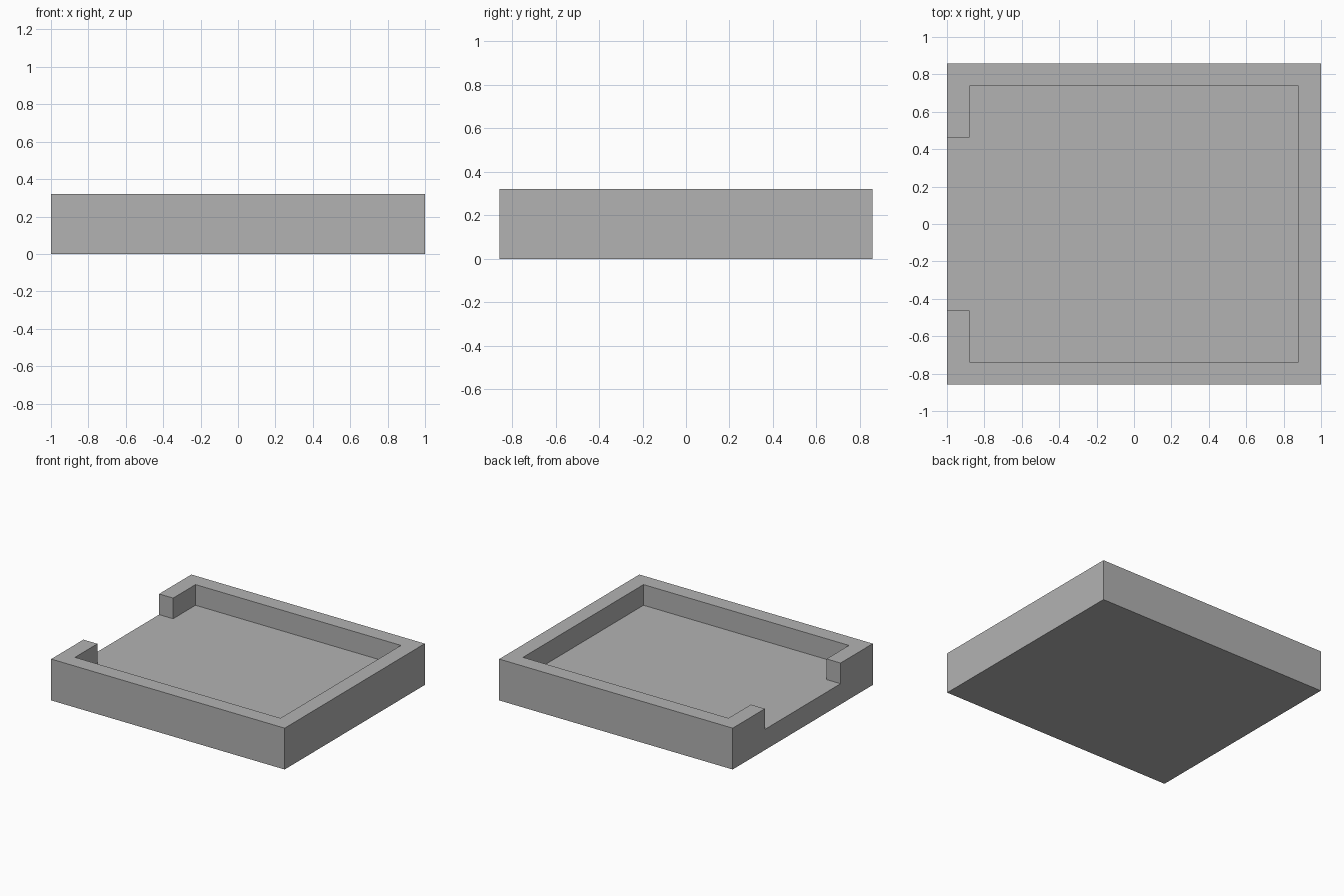
import bpy
import bmesh

cube = bpy.data.objects.get("Cube")
if cube:
    bpy.data.objects.remove(cube, do_unlink=True)

HALF_X, HALF_Y, HEIGHT = 1.0, 0.857, 0.32
WALL, FLOOR, GAP = 0.12, 0.16, 0.463

grey = bpy.data.materials.new("plain grey")
grey.use_nodes = True
colour = (0.448, 0.448, 0.448, 1)
grey.diffuse_color = colour
grey.node_tree.nodes["Principled BSDF"].inputs["Base Color"].default_value = colour


def prism(name, outline, bottom, top):
    """Extrude a flat outline upward into a closed solid."""
    bm = bmesh.new()
    face = bm.faces.new([bm.verts.new((x, y, bottom)) for x, y in outline])
    raised = bmesh.ops.extrude_face_region(bm, geom=[face], use_keep_orig=True)
    verts = [v for v in raised["geom"] if isinstance(v, bmesh.types.BMVert)]
    bmesh.ops.translate(bm, verts=verts, vec=(0, 0, top - bottom))
    bmesh.ops.recalc_face_normals(bm, faces=bm.faces)
    mesh = bpy.data.meshes.new(name)
    bm.to_mesh(mesh)
    bm.free()
    mesh.materials.append(grey)
    obj = bpy.data.objects.new(name, mesh)
    bpy.context.collection.objects.link(obj)
    return obj


# Solid block that becomes the tray
tray = prism("tray", [(-HALF_X, -HALF_Y), (HALF_X, -HALF_Y),
                      (HALF_X, HALF_Y), (-HALF_X, HALF_Y)], 0, HEIGHT)

# Recess and side opening, cut together so the floor stays one plane
ix, iy, beyond = HALF_X - WALL, HALF_Y - WALL, HALF_X + 0.2
half = [(-beyond, GAP), (-ix, GAP), (-ix, iy), (ix, iy)]
outline = half + [(x, -y) for x, y in reversed(half)]
cutter = prism("recess_cutter", outline, FLOOR, HEIGHT + 0.2)

cut = tray.modifiers.new("recess", 'BOOLEAN')
cut.operation = 'DIFFERENCE'
cut.solver = 'EXACT'
cut.object = cutter

# Keep the finished mesh and drop the cutter
bpy.context.view_layer.objects.active = tray
bpy.ops.object.modifier_apply(modifier=cut.name)
bpy.data.objects.remove(cutter, do_unlink=True)
